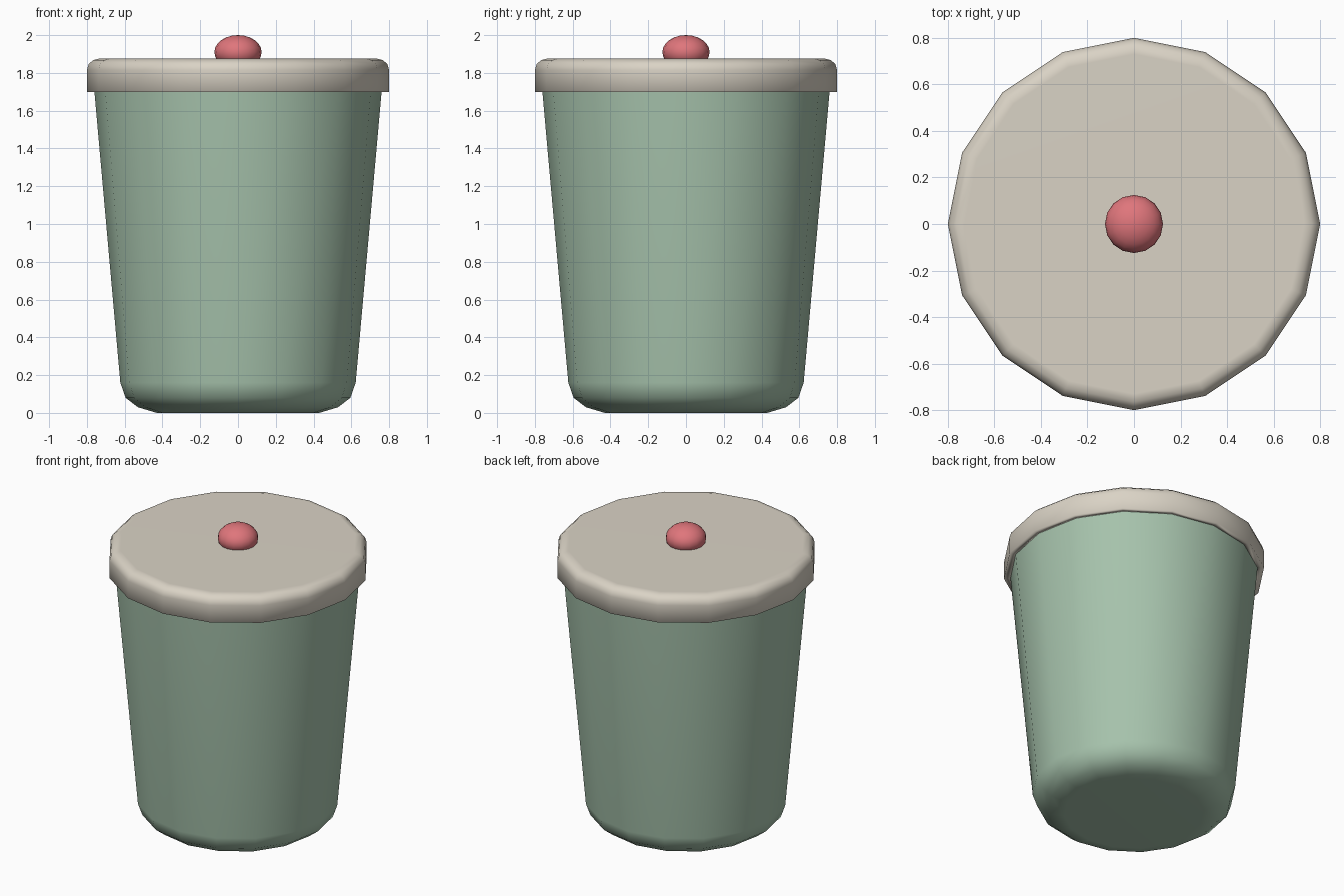
import bpy
import bmesh
from math import cos, sin, tau

SIDES = 16

if "Cube" in bpy.data.objects:
    bpy.data.objects.remove(bpy.data.objects["Cube"])


def make_material(name, colour):
    mat = bpy.data.materials.new(name)
    mat.use_nodes = True
    mat.diffuse_color = (*colour, 1)
    mat.node_tree.nodes["Principled BSDF"].inputs["Base Color"].default_value = (*colour, 1)
    return mat


def finish(name, bm, mat):
    """Turn a bmesh into a smooth-shaded object."""
    bmesh.ops.recalc_face_normals(bm, faces=bm.faces)
    for face in bm.faces:
        face.smooth = True
    mesh = bpy.data.meshes.new(name)
    bm.to_mesh(mesh)
    bm.free()
    mesh.materials.append(mat)
    obj = bpy.data.objects.new(name, mesh)
    bpy.context.collection.objects.link(obj)
    return obj


def lathe(name, profile, mat):
    """Revolve (radius, height) points and cap both ends of the profile."""
    bm = bmesh.new()
    rings = [[bm.verts.new((r * cos(tau * i / SIDES), r * sin(tau * i / SIDES), z))
              for i in range(SIDES)] for r, z in profile]
    for low, high in zip(rings, rings[1:]):
        for i in range(SIDES):
            j = (i + 1) % SIDES
            bm.faces.new((low[i], low[j], high[j], high[i]))
    bm.faces.new(rings[0])
    bm.faces.new(rings[-1])
    obj = finish(name, bm, mat)
    # Keep the broad caps evenly shaded while the rounded edges stay soft
    obj.modifiers.new("Weighted normals", "WEIGHTED_NORMAL")
    return obj


green = make_material("sage green", (0.38, 0.54, 0.41))
beige = make_material("warm beige", (0.70, 0.65, 0.56))
red = make_material("soft red", (0.74, 0.18, 0.20))

# Tapered bin with a rounded foot and a thin inner wall
lathe("bin_body", [
    (0.43, 0), (0.53, 0.03), (0.595, 0.08), (0.623, 0.16), (0.77, 1.81),
    (0.71, 1.81), (0.58, 0.16), (0.50, 0.07)], green)

# Overhanging lid with a rounded shoulder and a hollow underside
lathe("lid", [
    (0.73, 1.877), (0.765, 1.868), (0.79, 1.848), (0.80, 1.815), (0.80, 1.70),
    (0.745, 1.70), (0.745, 1.82)], beige)

# Squashed ball handle
bm = bmesh.new()
bmesh.ops.create_uvsphere(bm, u_segments=SIDES, v_segments=12, radius=1)
bmesh.ops.scale(bm, vec=(0.125, 0.125, 0.09), verts=bm.verts)
bmesh.ops.translate(bm, vec=(0, 0, 1.91), verts=bm.verts)
finish("lid_knob", bm, red)
